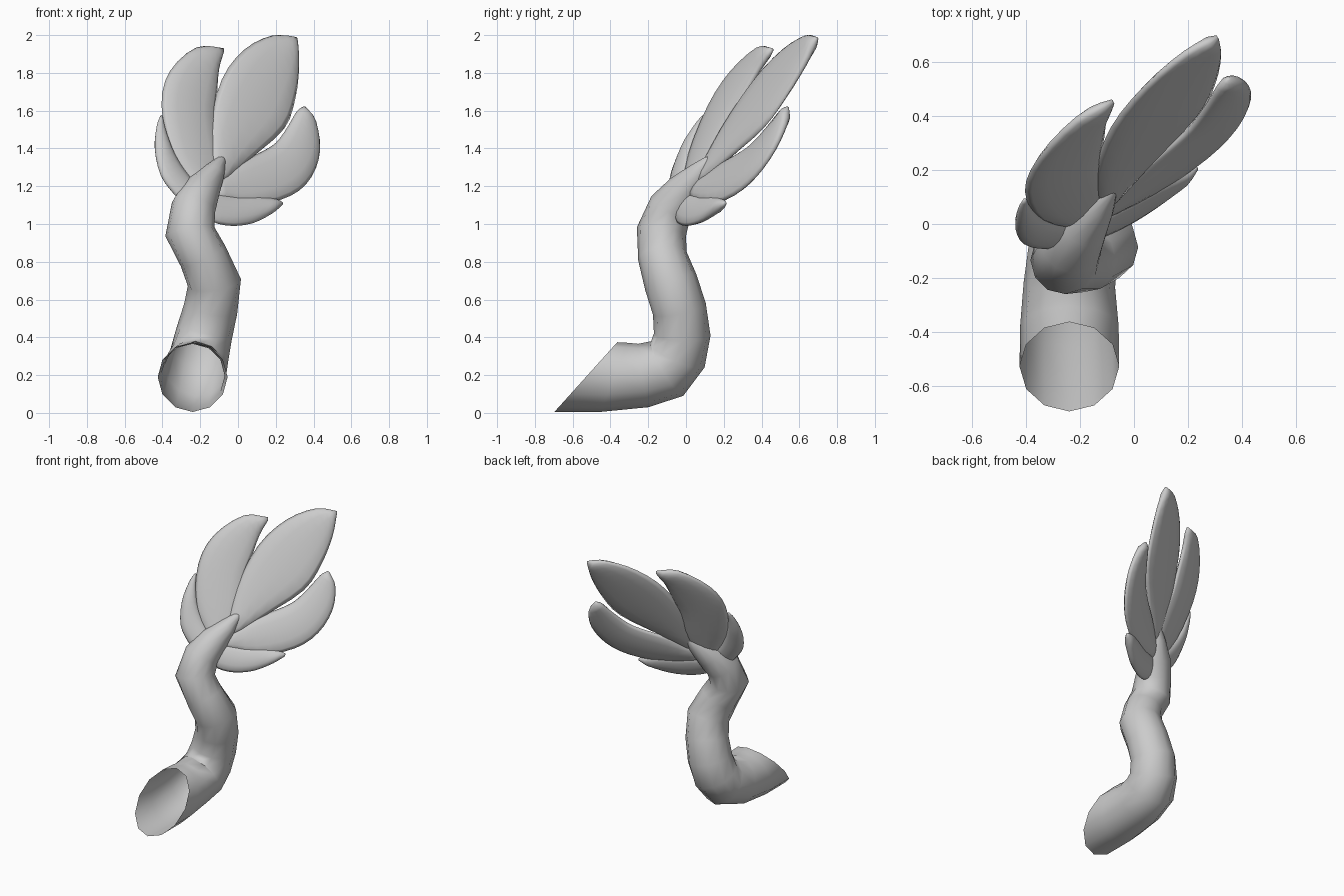
import bpy, math
from mathutils import Vector

if "Cube" in bpy.data.objects:
    bpy.data.objects.remove(bpy.data.objects["Cube"])


def make_object(name, verts, faces):
    mesh = bpy.data.meshes.new(name)
    mesh.from_pydata(verts, [], faces)
    mesh.update()
    mesh.polygons.foreach_set("use_smooth", [True] * len(mesh.polygons))
    ob = bpy.data.objects.new(name, mesh)
    bpy.context.collection.objects.link(ob)
    return ob


def bridge(rings, n):
    return [(r * n + i, r * n + (i + 1) % n, (r + 1) * n + (i + 1) % n, (r + 1) * n + i)
            for r in range(rings - 1) for i in range(n)]


# Stem: x, y, z, radius along a winding path, open at the slanted lower end
SIDES = 12
path = [(-.24, -.53, .19, .185), (-.24, -.38, .188, .183), (-.24, -.225, .198, .17),
        (-.225, -.10, .235, .168), (-.205, -.045, .305, .157), (-.18, -.02, .415, .15),
        (-.145, -.035, .55, .143), (-.125, -.08, .69, .142), (-.185, -.125, .83, .13),
        (-.255, -.13, .96, .132), (-.235, -.08, 1.09, .118), (-.19, -.005, 1.18, .098),
        (-.13, .07, 1.27, .062), (-.09, .12, 1.335, .028), (-.075, .14, 1.358, .006)]
pts = [Vector(p[:3]) for p in path]
verts = []
for k, p in enumerate(pts):
    t = (pts[min(k + 1, len(pts) - 1)] - pts[max(k - 1, 0)]).normalized()
    u = (Vector((1, 0, 0)) - t * t.x).normalized()
    v = t.cross(u)
    r = path[k][3]
    u, v = u * r, v * r
    if k == 0:
        v = Vector((0, -.166, -.184))      # slanted mouth
    elif k == 1:
        v = Vector((0, -.075, -.183))
    for i in range(SIDES):
        a = math.tau * i / SIDES
        verts.append(p + u * math.cos(a) + v * math.sin(a))
faces = bridge(len(pts), SIDES)
faces.append(tuple(range(len(verts) - SIDES, len(verts))))
make_object("stem", verts, faces)

# Petals: lens-shaped leaves lying in one tilted fan plane
NORMAL = Vector((.56, -1, .52)).normalized()


def on_plane(p):
    return Vector((p[0], -.5 + .56 * p[0] + .52 * p[1], p[1]))


def smooth_line(points, steps=3):
    q = [on_plane(p) for p in points]
    q = [2 * q[0] - q[1]] + q + [2 * q[-1] - q[-2]]
    out = []
    for a, b, c, d in zip(q, q[1:], q[2:], q[3:]):
        for s in range(steps):
            t = s / steps
            out.append(.5 * (2 * b + (c - a) * t + (2 * a - 5 * b + 4 * c - d) * t ** 2
                             + (3 * b - a - 3 * c + d) * t ** 3))
    return out + [q[-2]]


def petal(name, left, right, lift=0.0, thick=.03):
    L, R = smooth_line(left), smooth_line(right)
    n, verts = 12, []
    for l, r in zip(L, R):
        half = (r - l) / 2
        h = min(thick, half.length * .6 + .002)
        for i in range(n):
            a = math.tau * i / n
            verts.append((l + r) / 2 + half * math.cos(a) + NORMAL * (h * math.sin(a) + lift))
    faces = bridge(len(L), n)
    faces += [tuple(range(n))[::-1], tuple(range(len(verts) - n, len(verts)))]
    make_object(name, verts, faces)


petal("petal_tall",
      [(-.14, 1.2), (-.15, 1.5), (-.09, 1.76), (.03, 1.92), (.18, 1.995), (.305, 1.985)],
      [(-.10, 1.2), (.06, 1.34), (.24, 1.5), (.30, 1.66), (.32, 1.83), (.31, 1.965)], .008)
petal("petal_upper_left",
      [(-.2, 1.15), (-.35, 1.37), (-.405, 1.63), (-.36, 1.81), (-.22, 1.935), (-.08, 1.93)],
      [(-.12, 1.15), (-.09, 1.33), (-.12, 1.55), (-.11, 1.70), (-.10, 1.82), (-.075, 1.91)])
petal("petal_left",
      [(-.26, 1.08), (-.34, 1.16), (-.41, 1.26), (-.44, 1.4), (-.43, 1.52), (-.41, 1.575)],
      [(-.16, 1.15), (-.23, 1.22), (-.3, 1.31), (-.35, 1.4), (-.385, 1.5), (-.40, 1.57)])
petal("petal_right",
      [(-.14, 1.22), (0, 1.32), (.12, 1.38), (.2, 1.43), (.26, 1.51), (.31, 1.595), (.345, 1.622)],
      [(-.14, 1.14), (.08, 1.1), (.28, 1.15), (.39, 1.25), (.435, 1.39), (.415, 1.53), (.36, 1.615)])
petal("petal_bottom",
      [(-.2, 1.15), (-.1, 1.16), (0, 1.15), (.1, 1.15), (.2, 1.13), (.235, 1.115)],
      [(-.18, 1.06), (-.13, 1.01), (-.03, .99), (.08, 1.005), (.18, 1.055), (.235, 1.10)])
